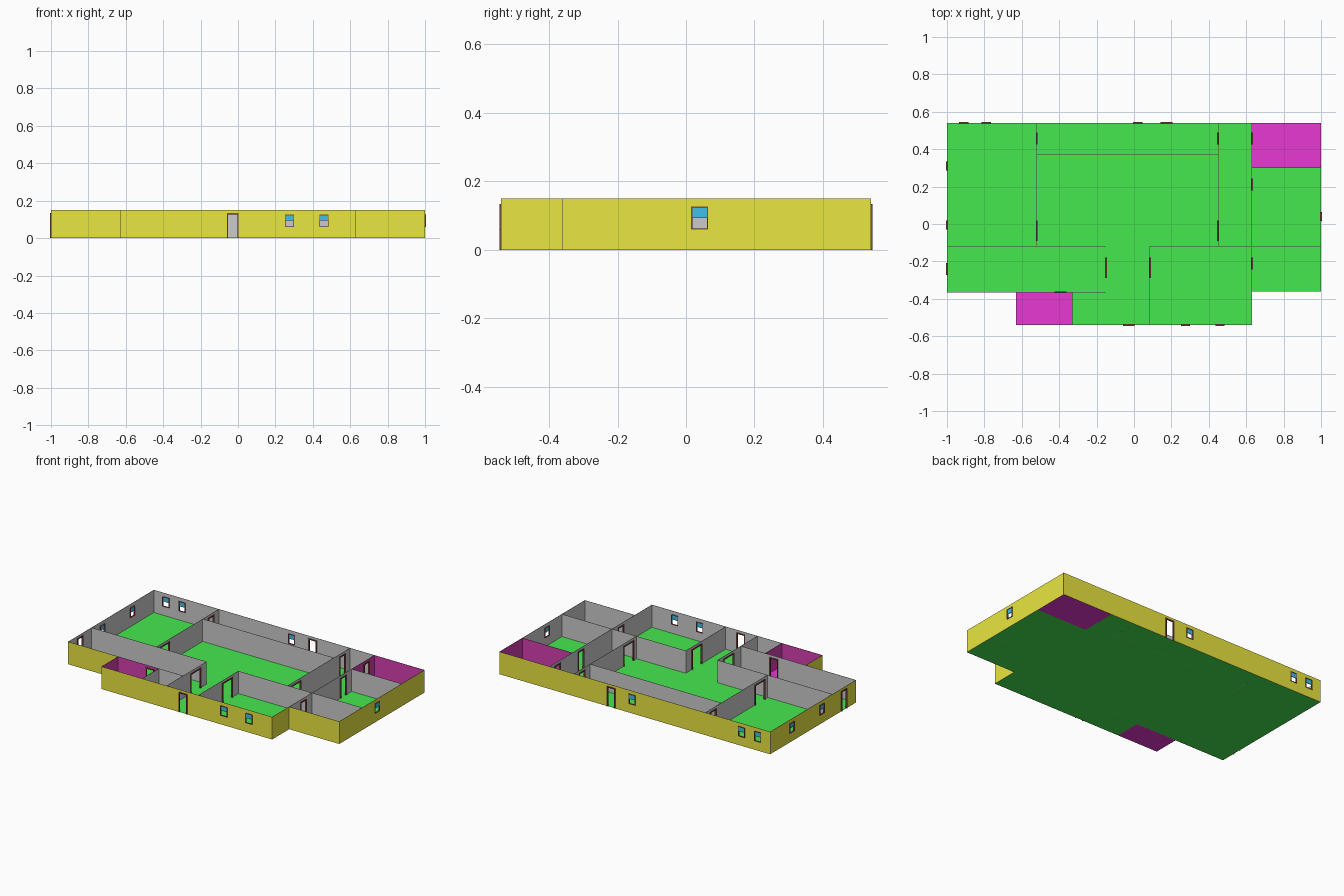
import bpy, bmesh
from mathutils import Vector, Matrix

if "Cube" in bpy.data.objects:
    bpy.data.objects.remove(bpy.data.objects["Cube"])

H, T = 0.15, 0.002            # wall height, wall thickness
DOOR_H, SILL, HEAD = 0.134, 0.06, 0.126


def material(name, rgb):
    m = bpy.data.materials.new(name)
    m.diffuse_color = (*rgb, 1)
    m.use_nodes = True
    m.node_tree.nodes["Principled BSDF"].inputs["Base Color"].default_value = m.diffuse_color
    return m


GREY = material("inner_wall_grey", (0.8, 0.8, 0.8))
YELLOW = material("outer_wall_yellow", (0.82, 0.79, 0.05))
GREEN = material("floor_green", (0.06, 0.81, 0.08))
PINK = material("floor_magenta", (0.81, 0.04, 0.66))
WINE = material("wall_magenta", (0.68, 0.05, 0.44))
BROWN = material("frame_brown", (0.22, 0.07, 0.06))
BLUE = material("pane_blue", (0.05, 0.53, 0.83))


def finish(bm, name, mats, mw=Matrix()):
    me = bpy.data.meshes.new(name)
    bm.to_mesh(me)
    bm.free()
    for m in mats:
        me.materials.append(m)
    ob = bpy.data.objects.new(name, me)
    ob.matrix_world = mw
    bpy.context.collection.objects.link(ob)
    return ob


def bar(bm, x0, x1, z0, z1, depth, mat=0):
    mtx = Matrix.Translation(((x0 + x1) / 2, 0, (z0 + z1) / 2)) @ \
        Matrix.Diagonal((x1 - x0, depth, z1 - z0, 1))
    vs = bmesh.ops.create_cube(bm, size=1, matrix=mtx)["verts"]
    for f in {f for v in vs for f in v.link_faces}:
        f.material_index = mat


def door_frame(c, w, mw):
    bm, b, a, e = bmesh.new(), 0.007, c - w / 2, c + w / 2
    bar(bm, a, a + b, 0, DOOR_H, 0.01)
    bar(bm, e - b, e, 0, DOOR_H, 0.01)
    bar(bm, a + b, e - b, DOOR_H - b, DOOR_H, 0.01)
    finish(bm, "door_frame", [BROWN], mw)


def window(c, w, mw):
    bm, b, a, e = bmesh.new(), 0.004, c - w / 2, c + w / 2
    mid = (SILL + HEAD) / 2
    bar(bm, a, a + b, SILL, HEAD, 0.01)
    bar(bm, e - b, e, SILL, HEAD, 0.01)
    bar(bm, a + b, e - b, HEAD - b, HEAD, 0.01)
    bar(bm, a + b, e - b, SILL, SILL + b / 2, 0.01)
    bar(bm, a + b, e - b, mid, HEAD - b, 0.004, 1)   # upper sash, lower half open
    finish(bm, "window", [BROWN, BLUE], mw)


def wall(name, p0, p1, left, right, openings=()):
    """Thin panel from p0 to p1 with its own colour on each side.
    Openings are (kind, world coordinate along the wall)."""
    p0, p1 = Vector(p0), Vector(p1)
    length = (p1 - p0).length
    d = (p1 - p0) / length
    mw = Matrix(((d.x, -d.y, 0, p0.x), (d.y, d.x, 0, p0.y), (0, 0, 1, 0), (0, 0, 0, 1)))
    axis = 0 if abs(d.x) > 0.5 else 1
    widths = {"door": 0.064, "wide": 0.11, "window": 0.05}
    items = sorted((abs(c - p0[axis]), widths[k], k) for k, c in openings)
    outline, loops = [(0, 0)], []
    for c, w, k in items:
        a, e = c - w / 2, c + w / 2
        if k == "window":
            loops.append([(a, SILL), (e, SILL), (e, HEAD), (a, HEAD)])
            window(c, w, mw)
        else:
            outline += [(a, 0), (a, DOOR_H), (e, DOOR_H), (e, 0)]
            door_frame(c, w, mw)
    loops.append(outline + [(length, 0), (length, H), (0, H)])
    bm = bmesh.new()
    edges = []
    for lp in loops:
        vs = [bm.verts.new((x, -T / 2, z)) for x, z in lp]
        edges += [bm.edges.new((vs[i - 1], vs[i])) for i in range(len(vs))]
    bmesh.ops.triangle_fill(bm, use_beauty=True, edges=edges, normal=(0, -1, 0))
    ext = bmesh.ops.extrude_face_region(bm, geom=bm.faces[:], use_keep_orig=True)
    moved = [g for g in ext["geom"] if isinstance(g, bmesh.types.BMVert)]
    bmesh.ops.translate(bm, verts=moved, vec=(0, T, 0))
    bmesh.ops.recalc_face_normals(bm, faces=bm.faces[:])
    for f in bm.faces:
        y = f.calc_center_median().y
        f.material_index = 1 if y < -T / 4 else 0
    finish(bm, name, [left, right], mw)


def floor(name, pts, mat):
    bm = bmesh.new()
    bm.faces.new([bm.verts.new((x, y, 0)) for x, y in pts])
    finish(bm, name, [mat])


# Floors
floor("main_floor", [(-1, -.365), (-.33, -.365), (-.33, -.54), (.63, -.54), (.63, -.36),
                     (1, -.36), (1, .3), (.63, .3), (.63, .54), (-1, .54)], GREEN)
floor("front_small_room_floor", [(-.63, -.54), (-.33, -.54), (-.33, -.365), (-.63, -.365)], PINK)
floor("back_small_room_floor", [(.63, .3), (1, .3), (1, .54), (.63, .54)], PINK)

# Outer walls, counter-clockwise (left side faces indoors)
W, D, B = "window", "door", "wide"
for p0, p1, inner, ops in [
    ((-.63, -.54), (-.33, -.54), WINE, ()),
    ((-.33, -.54), (.63, -.54), GREY, ((D, -.028), (W, .275), (W, .46))),
    ((.63, -.54), (.63, -.36), GREY, ()),
    ((.63, -.36), (1, -.36), GREY, ()),
    ((1, -.36), (1, .3), GREY, ((W, .04),)),
    ((1, .3), (1, .54), WINE, ()),
    ((1, .54), (.63, .54), WINE, ()),
    ((.63, .54), (-1, .54), GREY, ((W, -.91), (W, -.79), (W, .02), (D, .175))),
    ((-1, .54), (-1, -.365), GREY, ((W, .31), (W, -.005), (D, -.24))),
    ((-1, -.365), (-.63, -.365), GREY, ()),
    ((-.63, -.365), (-.63, -.54), WINE, ()),
]:
    wall("outer_wall", p0, p1, inner, YELLOW, ops)

# Partition walls
for p0, p1, left, right, ops in [
    ((-.52, -.118), (-.52, .54), GREY, GREY, ((B, -.035), (D, .457))),
    ((-.52, .37), (.45, .37), GREY, GREY, ()),
    ((.45, -.118), (.45, .54), GREY, GREY, ((B, -.035), (D, .457))),
    ((.63, -.36), (.63, .3), GREY, GREY, ((D, -.21), (D, .21))),
    ((.63, .3), (.63, .54), GREY, WINE, ((D, .457),)),
    ((.63, .3), (1, .3), WINE, GREY, ()),
    ((-1, -.118), (-.15, -.118), GREY, GREY, ()),
    ((.085, -.118), (1, -.118), GREY, GREY, ()),
    ((-.15, -.54), (-.15, -.118), GREY, GREY, ((B, -.235),)),
    ((.085, -.54), (.085, -.118), GREY, GREY, ((B, -.235),)),
    ((-.63, -.365), (-.33, -.365), GREY, WINE, ((D, -.394),)),
    ((-.33, -.365), (-.15, -.365), GREY, GREY, ()),
    ((-.33, -.54), (-.33, -.365), WINE, GREY, ()),
]:
    wall("partition_wall", p0, p1, left, right, ops)
